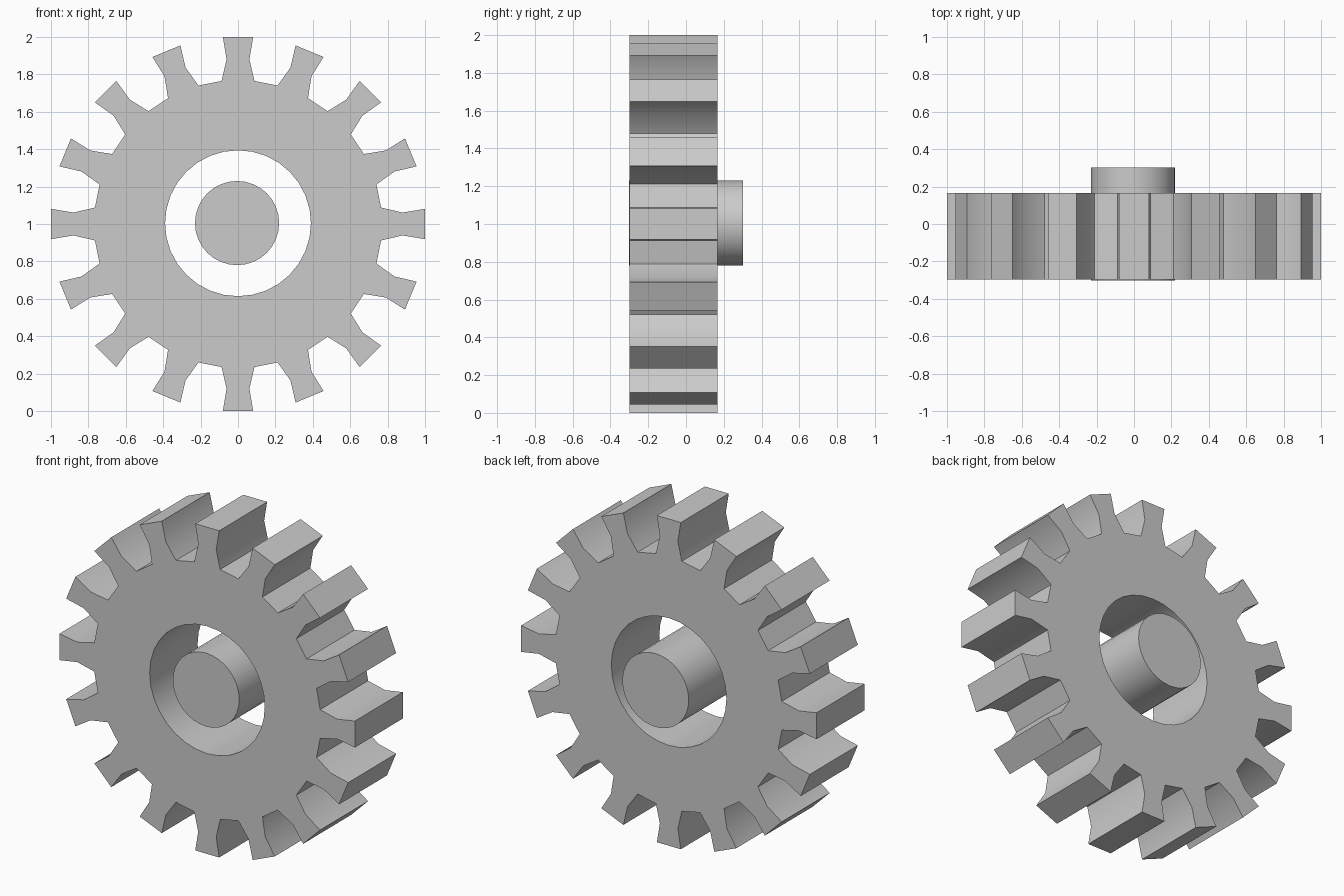
import bpy, bmesh
from math import cos, sin, pi, radians

if "Cube" in bpy.data.objects:
    bpy.data.objects.remove(bpy.data.objects["Cube"])

TEETH = 16
FRONT, BACK = -0.298, 0.166
# half tooth: (radius along tooth, half width), root to tip, then mirrored
HALF = [(0.765, 0.088), (0.88, 0.061), (1.0, 0.081)]
TOOTH = [(r, -w) for r, w in HALF] + [(r, w) for r, w in reversed(HALF)]


def finish(obj):
    bpy.ops.object.select_all(action='DESELECT')
    obj.select_set(True)
    bpy.context.view_layer.objects.active = obj
    bpy.ops.object.shade_smooth_by_angle(angle=radians(30))


def add_loop(curve, pts):
    sp = curve.splines.new('POLY')
    sp.points.add(len(pts) - 1)
    for p, (x, y) in zip(sp.points, pts):
        p.co = (x, y, 0, 1)
    sp.use_cyclic_u = True


# Toothed wheel with a round opening: filled, extruded outline
outline = []
for i in range(TEETH):
    a = 2 * pi * i / TEETH
    outline += [(r * cos(a) - w * sin(a), r * sin(a) + w * cos(a)) for r, w in TOOTH]
hole = [(0.39 * cos(2 * pi * i / 32), 0.39 * sin(2 * pi * i / 32) + 0.004) for i in range(32)]

curve = bpy.data.curves.new("gear_wheel", 'CURVE')
curve.dimensions = '2D'
curve.fill_mode = 'BOTH'
curve.extrude = (BACK - FRONT) / 2
add_loop(curve, outline)
add_loop(curve, hole)
wheel = bpy.data.objects.new("gear_wheel", curve)
bpy.context.collection.objects.link(wheel)
wheel.location = (0, (FRONT + BACK) / 2, 1)
wheel.rotation_euler = (pi / 2, 0, 0)
bpy.context.view_layer.objects.active = wheel
wheel.select_set(True)
bpy.ops.object.convert(target='MESH')
wheel = bpy.context.object
bm = bmesh.new()
bm.from_mesh(wheel.data)
bmesh.ops.remove_doubles(bm, verts=bm.verts, dist=1e-4)
bmesh.ops.recalc_face_normals(bm, faces=bm.faces)
bm.to_mesh(wheel.data)
bm.free()
finish(wheel)

# Free-standing centre axle, sticking out at the back
bpy.ops.mesh.primitive_cylinder_add(vertices=32, radius=0.225, depth=0.604,
                                    location=(-0.005, 0, 1.005), rotation=(pi / 2, 0, 0))
axle = bpy.context.object
axle.name = "axle"
finish(axle)
